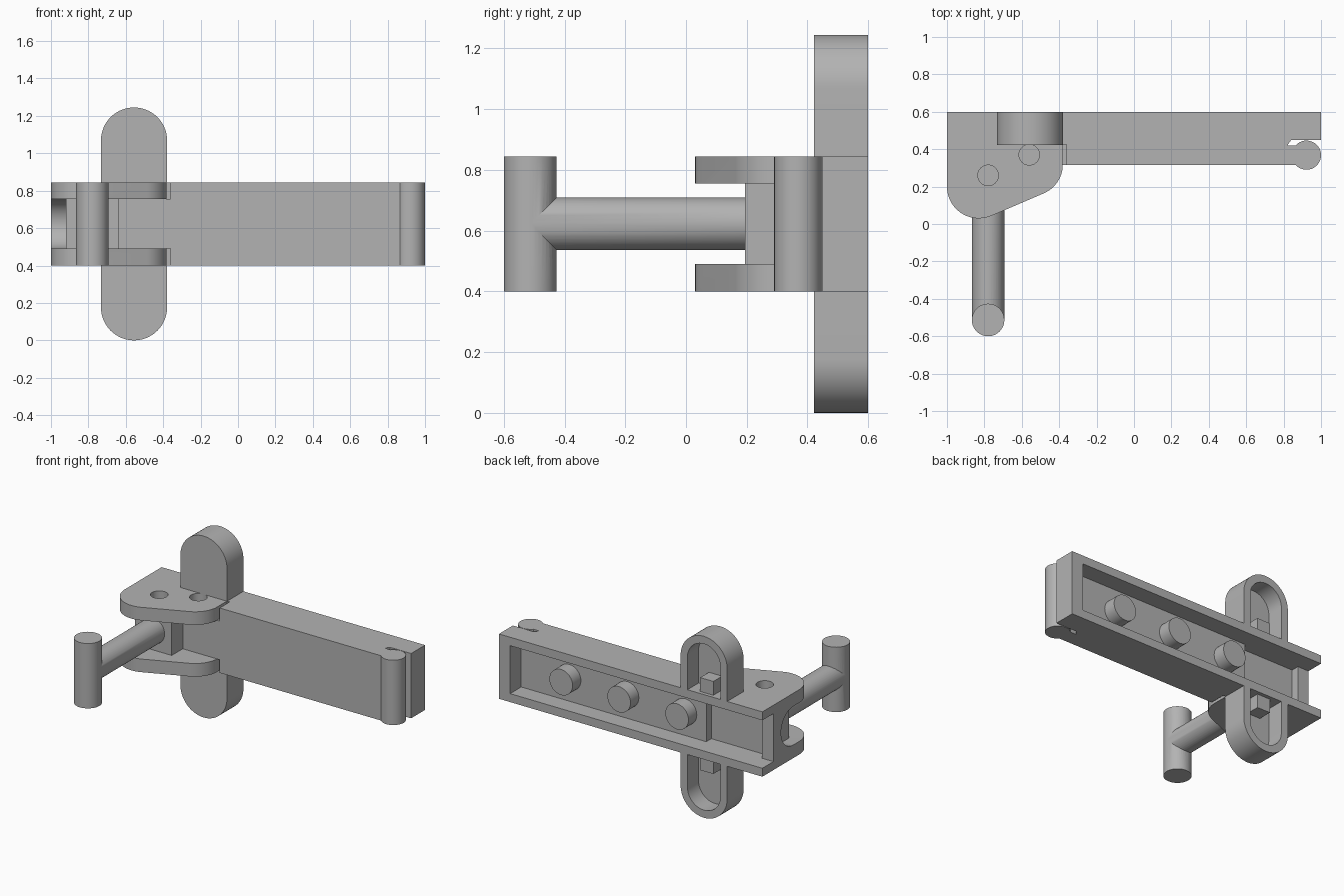
import bpy, bmesh
from math import cos, sin, radians

cube = bpy.data.objects.get("Cube")
if cube:
    bpy.data.objects.remove(cube, do_unlink=True)

grey = bpy.data.materials.new("mid_grey")
grey.use_nodes = True
GREY = (0.45, 0.45, 0.45, 1)
grey.diffuse_color = GREY
grey.node_tree.nodes["Principled BSDF"].inputs["Base Color"].default_value = GREY

BOTTOM, TOP = 0.4, 0.845
MID = (BOTTOM + TOP) / 2
PLATE = 0.09


def arc(a, b, r, start, end, n=16):
    angles = [radians(start + (end - start) * i / n) for i in range(n + 1)]
    return [(a + r * cos(t), b + r * sin(t)) for t in angles]


def circle(a, b, r):
    return arc(a, b, r, 0, 360, 40)[:-1]


def rect(a0, a1, b0, b1):
    return [(a0, b0), (a1, b0), (a1, b1), (a0, b1)]


def prism(name, outline, lo, hi, axis="z"):
    """Extrude a closed outline along one axis."""
    place = {"x": lambda a, b, t: (t, a, b),
             "y": lambda a, b, t: (a, t, b),
             "z": lambda a, b, t: (a, b, t)}[axis]
    bm = bmesh.new()
    face = bm.faces.new([bm.verts.new(place(a, b, lo)) for a, b in outline])
    new = bmesh.ops.extrude_face_region(bm, geom=[face])["geom"]
    bmesh.ops.translate(bm, verts=[v for v in new if isinstance(v, bmesh.types.BMVert)],
                        vec=place(0, 0, hi - lo))
    bmesh.ops.recalc_face_normals(bm, faces=bm.faces[:])
    mesh = bpy.data.meshes.new(name)
    bm.to_mesh(mesh)
    bm.free()
    mesh.materials.append(grey)
    obj = bpy.data.objects.new(name, mesh)
    bpy.context.collection.objects.link(obj)
    return obj


def activate(obj):
    bpy.ops.object.select_all(action="DESELECT")
    obj.select_set(True)
    bpy.context.view_layer.objects.active = obj


def combine(obj, others, operation="DIFFERENCE"):
    for other in others:
        mod = obj.modifiers.new("combine", "BOOLEAN")
        mod.operation, mod.solver, mod.object = operation, "EXACT", other
        activate(obj)
        bpy.ops.object.modifier_apply(modifier=mod.name)
        bpy.data.objects.remove(other, do_unlink=True)


def mirrored(outline):
    """Reflect an outline about the middle height."""
    return [(a, 2 * MID - b) for a, b in outline]


# Arm with rounded hinge cheeks at one end and a split hook at the other
outline = [(-1, 0.6)]
outline += arc(-0.83, 0.2, 0.17, 180, 292)
outline += arc(-0.55, 0.32, 0.17, 292, 360)
outline += [(-0.38, 0.315), (0.865, 0.315)]
outline += arc(0.922, 0.368, 0.078, -137, 138, 28)
outline += [(0.85, 0.42), (0.82, 0.42), (0.84, 0.449), (1, 0.449), (1, 0.6)]
arm = prism("arm", outline, BOTTOM, TOP)

# Round-bottomed pivot slot and flat slot between the cheeks
low, high = BOTTOM + PLATE, TOP - PLATE
half = (high - low) / 2
pivot_slot = [(-0.2, low)] + arc(0.265, MID, half, -90, 90) + [(-0.2, high)]
cuts = [prism("cut", pivot_slot, -1.2, -0.64, "x"),
        prism("cut", rect(-0.7, -0.36, -0.2, 0.315), low, high)]

# Rear channel and the deeper pocket behind the hinge
cuts += [prism("cut", rect(-1.2, 0.915, 0.48, 0.8), BOTTOM + 0.058, TOP - 0.058),
         prism("cut", rect(-0.915, -0.49, 0.425, 0.7), BOTTOM + 0.058, TOP - 0.058)]

# Pin holes and narrow notches in both cheeks
for lo, hi in ((BOTTOM - 0.1, low), (high, TOP + 0.1)):
    cuts += [prism("cut", circle(-0.78, 0.26, 0.055), lo, hi),
             prism("cut", circle(-0.56, 0.37, 0.055), lo, hi),
             prism("cut", rect(-0.381, -0.36, 0.2, 0.425), lo, hi)]
combine(arm, cuts)


# Hollow round-ended tabs above and below the arm
def tab_outline(r):
    return ([(-0.556 - r, MID)] + [(-0.556 + r, MID)]
            + arc(-0.556, 1.068, r, 0, 180, 32))


parts = [arm]
for name, flip in (("upper_tab", False), ("lower_tab", True)):
    shape = mirrored if flip else list
    tab = prism(name, shape(tab_outline(0.177)), 0.422, 0.6, "y")
    combine(tab, [prism("cut", shape(tab_outline(0.125)), 0.48, 0.8, "y"),
                  prism("cut", rect(-1, 0, BOTTOM + 0.005, TOP - 0.005), 0, 1, "y")])
    stop = prism(name + "_stop", shape(rect(-0.61, -0.51, TOP - 0.01, TOP + 0.095)),
                 0.475, 0.575, "y")
    parts += [tab, stop]

# Round pegs in the channel
for i in range(3):
    parts.append(prism(f"channel_peg_{i + 1}", circle(0.55 - 0.44 * i, MID, 0.088),
                       0.47, 0.57, "y"))

# Pivot block and T-shaped handle
parts.append(prism("pivot_block", rect(-0.92, -0.64, 0.195, 0.328), low, high))
handle = prism("handle", circle(-0.78, MID, 0.0865), -0.513, 0.2, "y")
grip = prism("grip", circle(-0.78, -0.513, 0.087), BOTTOM, TOP)
combine(handle, [grip], "UNION")
parts.append(handle)

for part in parts:
    activate(part)
    bpy.ops.object.shade_smooth_by_angle(angle=radians(30))
